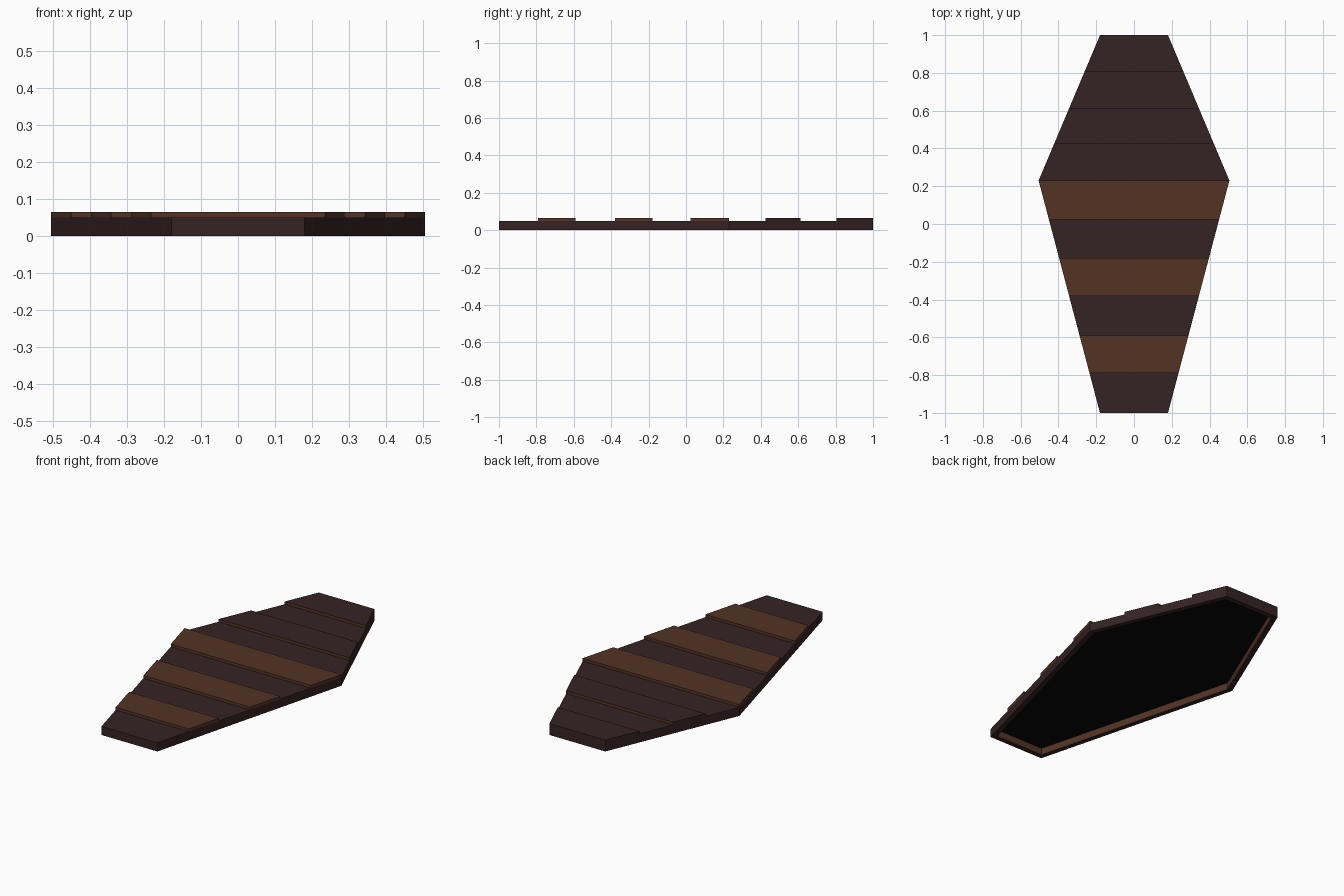
import bpy
import bmesh

cube = bpy.data.objects.get("Cube")
if cube:
    bpy.data.objects.remove(cube, do_unlink=True)

HALF_END, HALF_WIDE, WIDE_Y = 0.18, 0.505, 0.23
BASE_TOP, PLANK_TOP, CEILING = 0.05, 0.066, 0.04


def material(name, rgb):
    mat = bpy.data.materials.new(name)
    mat.use_nodes = True
    mat.diffuse_color = (*rgb, 1)
    mat.node_tree.nodes["Principled BSDF"].inputs["Base Color"].default_value = (*rgb, 1)
    return mat


DARK, BROWN, BLACK = range(3)
MATERIALS = [
    material("dark wood", (0.036, 0.016, 0.018)),
    material("brown wood", (0.084, 0.034, 0.017)),
    material("black lining", (0.002, 0.002, 0.002)),
]


def half_width(y):
    """Half width of the lid at a given y."""
    t = (1 - y) / (1 - WIDE_Y) if y > WIDE_Y else (1 + y) / (1 + WIDE_Y)
    return HALF_END + (HALF_WIDE - HALF_END) * t


def prism(ys, z0, z1):
    """Solid that follows the lid outline through the given y stations."""
    bm = bmesh.new()
    outline = [(half_width(y), y) for y in ys] + [(-half_width(y), y) for y in reversed(ys)]
    bottom = bm.faces.new([bm.verts.new((x, y, z0)) for x, y in outline])
    extruded = bmesh.ops.extrude_face_region(bm, geom=[bottom], use_keep_orig=True)
    for item in extruded["geom"]:
        if isinstance(item, bmesh.types.BMVert):
            item.co.z = z1
    bmesh.ops.recalc_face_normals(bm, faces=bm.faces[:])
    bm.normal_update()
    return bm


def finish(bm, name):
    mesh = bpy.data.meshes.new(name)
    bm.to_mesh(mesh)
    bm.free()
    for mat in MATERIALS:
        mesh.materials.append(mat)
    obj = bpy.data.objects.new(name, mesh)
    bpy.context.collection.objects.link(obj)


# Hollow lid body: the underside is inset and pushed up into a shallow recess
bm = prism([-1, WIDE_Y, 1], 0, BASE_TOP)
under = next(f for f in bm.faces if f.normal.z < -0.9)
bmesh.ops.inset_region(bm, faces=[under], thickness=0.03, use_even_offset=True)
inner = bmesh.ops.inset_region(bm, faces=[under], thickness=0)["faces"]
for vert in under.verts:
    vert.co.z = CEILING
for face in inner:
    face.material_index = BROWN
under.material_index = BLACK
finish(bm, "lid_body")

# Raised cross planks, brown on the front half and dark on the back half
planks = [(-0.79, -0.59), (-0.38, -0.18), (0.025, WIDE_Y), (0.425, 0.612), (0.805, 1)]
for number, (y0, y1) in enumerate(planks, 1):
    bm = prism([y0, y1], BASE_TOP, PLANK_TOP)
    hidden = [f for f in bm.faces if f.normal.z < -0.9]
    bmesh.ops.delete(bm, geom=hidden, context="FACES")
    for face in bm.faces:
        step = abs(face.normal.y) > 0.9 and face.calc_center_median().y < 0.99
        face.material_index = BROWN if step or y1 <= WIDE_Y else DARK
    finish(bm, f"plank_{number}")
